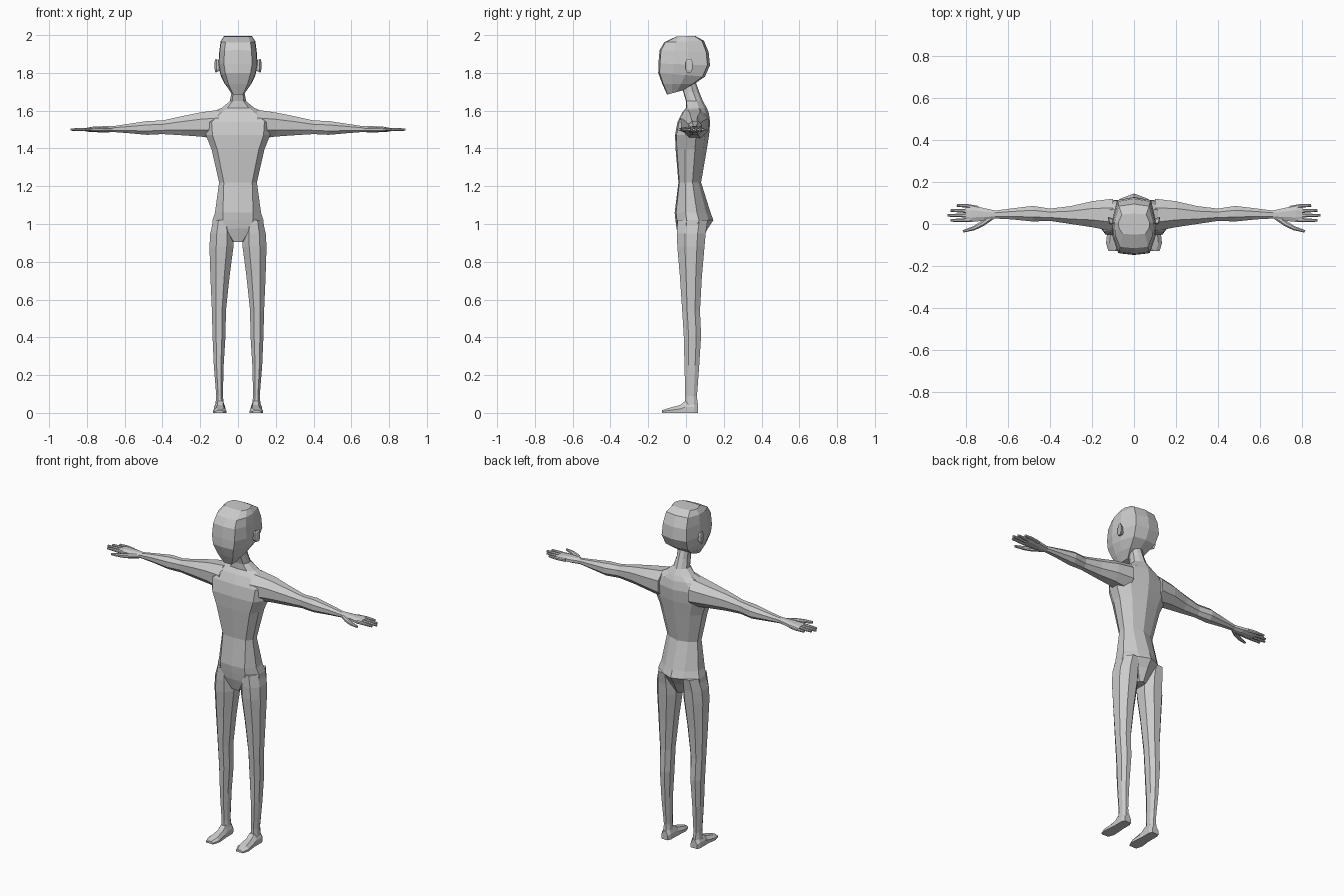
import bpy, bmesh
from mathutils import Vector

skin = bpy.data.materials.new("light grey")
skin.diffuse_color = (0.6, 0.6, 0.6, 1)


def loft(name, rings, side=1):
    """Closed skin through rings of equal point count; side=-1 mirrors in x."""
    bm = bmesh.new()
    loops = [[bm.verts.new((p[0] * side, p[1], p[2])) for p in r] for r in rings]
    n = len(loops[0])
    for a, b in zip(loops, loops[1:]):
        for i in range(n):
            j = (i + 1) % n
            bm.faces.new((a[i], a[j], b[j], b[i]))
    bm.faces.new(loops[0][::-1])
    bm.faces.new(loops[-1])
    bmesh.ops.recalc_face_normals(bm, faces=bm.faces)
    me = bpy.data.meshes.new(name)
    bm.to_mesh(me)
    bm.free()
    me.materials.append(skin)
    ob = bpy.data.objects.new(name, me)
    bpy.context.collection.objects.link(ob)
    return ob


def octagon(a0, a1, b0, b1, c=0.28):
    """Chamfered rectangle in two coordinates."""
    da, db = (a1 - a0) * c, (b1 - b0) * c
    return [(a0 + da, b0), (a1 - da, b0), (a1, b0 + db), (a1, b1 - db),
            (a1 - da, b1), (a0 + da, b1), (a0, b1 - db), (a0, b0 + db)]


def symmetric(half):
    """Complete a ring from its +x half, front centre to back centre."""
    return half + [(-x, y, z) for x, y, z in half[-2:0:-1]]


def torso_ring(z, w, wf, yf, yb):
    d = yb - yf
    return symmetric([(0, yf, z), (wf, yf + 0.04 * d, z), (w, yf + 0.3 * d, z),
                      (w, yf + 0.62 * d, z), (wf * 0.8, yb - 0.12 * d, z), (0, yb, z)])


def head_ring(yf, zf, yb, zb, w):
    # tilted ring: z follows the line from front to back
    prof = [(0, 0), (0.72, 0.03), (0.97, 0.3), (1, 0.58), (0.78, 0.95), (0, 1)]
    return symmetric([(w * k, yf + (yb - yf) * t, zf + (zb - zf) * t) for k, t in prof])


# Torso: crotch to shoulders, then neck
torso = loft("body", [torso_ring(*r) for r in [
    (0.905, 0.030, 0.022, -0.030, 0.080), (0.975, 0.138, 0.065, -0.050, 0.115),
    (1.02, 0.135, 0.080, -0.056, 0.145), (1.06, 0.122, 0.080, -0.060, 0.130),
    (1.22, 0.100, 0.075, -0.040, 0.080), (1.395, 0.140, 0.110, -0.055, 0.110),
    (1.47, 0.170, 0.135, -0.058, 0.122), (1.54, 0.175, 0.140, -0.045, 0.128),
    (1.59, 0.145, 0.090, -0.020, 0.120), (1.615, 0.085, 0.055, 0.000, 0.110),
    (1.65, 0.043, 0.030, 0.000, 0.090), (1.70, 0.034, 0.026, -0.015, 0.070),
    (1.77, 0.034, 0.026, -0.020, 0.045)]])

# Head
loft("head", [head_ring(*r) for r in [
    (-0.10, 1.685, -0.015, 1.708, 0.036), (-0.125, 1.74, 0.045, 1.742, 0.070),
    (-0.147, 1.80, 0.10, 1.78, 0.093), (-0.146, 1.85, 0.127, 1.84, 0.104),
    (-0.14, 1.92, 0.12, 1.91, 0.099), (-0.115, 1.962, 0.095, 1.97, 0.092),
    (-0.05, 1.993, 0.05, 1.995, 0.074)]])

# x, front y, back y, bottom z, top z
ARM = [(0.10, -0.035, 0.12, 1.45, 1.605), (0.20, -0.015, 0.108, 1.463, 1.59),
       (0.30, 0.000, 0.085, 1.470, 1.570), (0.40, 0.015, 0.073, 1.476, 1.548),
       (0.48, 0.012, 0.086, 1.472, 1.545), (0.58, 0.022, 0.074, 1.481, 1.530),
       (0.66, 0.026, 0.064, 1.487, 1.518), (0.71, 0.016, 0.075, 1.484, 1.518),
       (0.77, 0.010, 0.088, 1.487, 1.515), (0.80, 0.013, 0.082, 1.489, 1.510)]
# z, inner x, outer x, front y, back y
LEG = [(1.02, 0.035, 0.130, -0.045, 0.115), (0.95, 0.024, 0.147, -0.048, 0.104),
       (0.88, 0.024, 0.151, -0.046, 0.098), (0.72, 0.045, 0.146, -0.032, 0.084),
       (0.54, 0.064, 0.138, -0.020, 0.074), (0.41, 0.066, 0.135, -0.012, 0.080),
       (0.25, 0.076, 0.128, -0.008, 0.070), (0.09, 0.080, 0.115, -0.004, 0.058),
       (0.04, 0.074, 0.120, -0.006, 0.062)]
# y, inner x, outer x, top z
FOOT = [(0.064, 0.076, 0.118, 0.050), (0.045, 0.068, 0.126, 0.065),
        (-0.005, 0.068, 0.126, 0.062), (-0.03, 0.066, 0.126, 0.042),
        (-0.09, 0.062, 0.133, 0.026), (-0.128, 0.076, 0.122, 0.014)]
# finger paths: x, y, radius
FINGERS = {
    "little_finger": [(0.74, 0.076, 0.010), (0.79, 0.086, 0.009), (0.842, 0.088, 0.006)],
    "ring_finger": [(0.77, 0.060, 0.010), (0.83, 0.063, 0.008), (0.872, 0.064, 0.006)],
    "middle_finger": [(0.77, 0.040, 0.010), (0.84, 0.041, 0.008), (0.887, 0.041, 0.006)],
    "index_finger": [(0.77, 0.020, 0.010), (0.83, 0.018, 0.008), (0.872, 0.017, 0.006)],
    "thumb": [(0.67, 0.036, 0.012), (0.72, 0.002, 0.013), (0.76, -0.020, 0.010),
              (0.812, -0.035, 0.006)]}

limbs = []
for s, tag in ((1, "left"), (-1, "right")):
    limbs.append(loft("arm_" + tag, [[(x, a, b) for a, b in octagon(yf, yb, z0, z1)]
                                     for x, yf, yb, z0, z1 in ARM], s))
    limbs.append(loft("leg_" + tag, [[(a, b, z) for a, b in octagon(x0, x1, yf, yb)]
                                     for z, x0, x1, yf, yb in LEG], s))
    # Foot: flat sole, sloped instep
    loft("foot_" + tag, [[(x0, y, 0), (x1, y, 0), (x1, y, h * 0.5),
                          (x1 - 0.017, y, h), (x0 + 0.012, y, h), (x0, y, h * 0.5)]
                         for y, x0, x1, h in FOOT], s)
    # Fingers and thumb
    for name, path in FINGERS.items():
        rings = []
        for i, (x, y, r) in enumerate(path):
            p, q = path[max(i - 1, 0)], path[min(i + 1, len(path) - 1)]
            d = Vector((q[0] - p[0], q[1] - p[1])).normalized()
            rings.append([(x - d.y * a, y + d.x * a, 1.5 + b)
                          for a, b in octagon(-r, r, -r, r)])
        loft(name + "_" + tag, rings, s)
    # Ear: small wedge, flaring outwards
    loft("ear_" + tag, [[(x + 0.25 * (b - y0), b, c)
                         for b, c in octagon(y0, y1, z0, z1, 0.2)]
                        for x, y0, y1, z0, z1 in [(0.09, 0.0, 0.025, 1.815, 1.86),
                                                  (0.113, -0.002, 0.034, 1.803, 1.873),
                                                  (0.118, 0.004, 0.028, 1.815, 1.862)]], s)

# Fuse the limbs into the torso
bpy.context.view_layer.objects.active = torso
for limb in limbs:
    mod = torso.modifiers.new("join", 'BOOLEAN')
    mod.operation, mod.solver, mod.object = 'UNION', 'EXACT', limb
    bpy.ops.object.modifier_apply(modifier=mod.name)
    bpy.data.objects.remove(limb)
